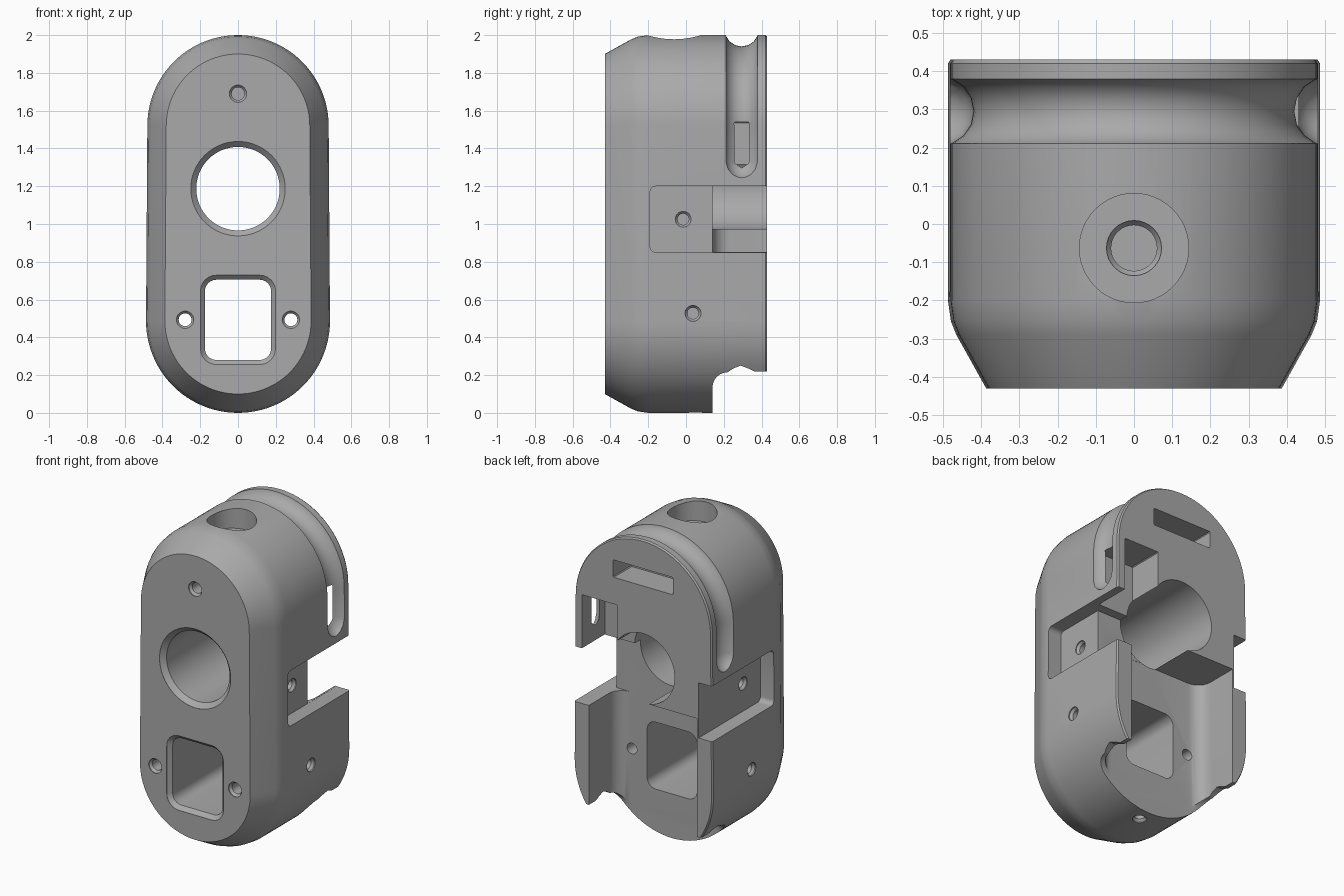
import bpy, bmesh
from math import sin, cos, pi, radians

if "Cube" in bpy.data.objects:
    bpy.data.objects.remove(bpy.data.objects["Cube"], do_unlink=True)

grey = bpy.data.materials.new("mid_grey")
grey.use_nodes = True
grey.diffuse_color = (0.4, 0.4, 0.4, 1)
grey.node_tree.nodes["Principled BSDF"].inputs["Base Color"].default_value = (0.4, 0.4, 0.4, 1)


def arc(cx, cy, r, start, end, n):
    return [(cx + r * cos(radians(start + (end - start) * i / n)),
             cy + r * sin(radians(start + (end - start) * i / n))) for i in range(n + 1)]


def circle(cx, cy, r, n=32):
    return arc(cx, cy, r, 0, 360, n)[:-1]


def rounded_box(x0, x1, y0, y1, r, n=6):
    return (arc(x1 - r, y1 - r, r, 0, 90, n) + arc(x0 + r, y1 - r, r, 90, 180, n)
            + arc(x0 + r, y0 + r, r, 180, 270, n) + arc(x1 - r, y0 + r, r, 270, 360, n))


def loft(name, axis, sections):
    """Skin a list of (depth, outline) sections along an axis."""
    place = {"x": lambda d, u, v: (d, u, v),
             "y": lambda d, u, v: (u, d, v),
             "z": lambda d, u, v: (u, v, d)}[axis]
    bm = bmesh.new()
    rings = [[bm.verts.new(place(d, u, v)) for u, v in pts] for d, pts in sections]
    n = len(rings[0])
    for a, b in zip(rings, rings[1:]):
        for i in range(n):
            j = (i + 1) % n
            bm.faces.new((a[i], a[j], b[j], b[i]))
    bm.faces.new(rings[0])
    bm.faces.new(rings[-1])
    bmesh.ops.recalc_face_normals(bm, faces=bm.faces)
    mesh = bpy.data.meshes.new(name)
    bm.to_mesh(mesh)
    bm.free()
    obj = bpy.data.objects.new(name, mesh)
    bpy.context.collection.objects.link(obj)
    return obj


def stadium(inset):
    return (arc(0, 1.52, 0.48 - inset, 0, 180, 48)
            + arc(0, 0.487, 0.487 - inset, 180, 360, 48))


# Housing shell with chamfered front
body = loft("housing", "y", [(d, stadium(i)) for d, i in (
    (-0.43, 0.1), (-0.29, 0.022), (-0.255, 0.008), (-0.2, 0), (0.42, 0), (0.43, 0.007))])
body.data.materials.append(grey)


def cut(cutter):
    cutter.data.materials.append(grey)
    mod = body.modifiers.new("cut", "BOOLEAN")
    mod.operation = "DIFFERENCE"
    mod.solver = "EXACT"
    mod.object = cutter
    bpy.context.view_layer.objects.active = body
    bpy.ops.object.modifier_apply(modifier=mod.name)
    bpy.data.objects.remove(cutter, do_unlink=True)


def screw_hole(axis, u, v, face, end, r):
    """Hole with a small countersink at the face."""
    s = 1 if end > face else -1
    cut(loft("screw_cutter", axis, [
        (face - s * 0.05, circle(u, v, r + 0.012)), (face + s * 0.005, circle(u, v, r + 0.012)),
        (face + s * 0.02, circle(u, v, r)), (end, circle(u, v, r))]))


# Rear channel between the two side walls
cut(loft("channel_cutter", "z", [(z, rounded_box(-0.38, 0.38, 0.14, 0.9, 0.09)) for z in (-0.2, 0.97)]))

# Clearance under the side walls
under = ([(0.14, -0.2)] + arc(0.22, 0.135, 0.08, 180, 90, 6)
         + [(0.25, 0.235), (0.29, 0.25), (0.33, 0.235), (0.36, 0.22), (0.6, 0.22), (0.6, -0.2)])
cut(loft("under_cutter", "x", [(x, under) for x in (-0.7, 0.7)]))

# Side pockets
for s in (-1, 1):
    cut(loft("pocket_cutter", "x", [
        (s * x, rounded_box(-0.19, 0.7, 0.85, 1.2, 0.03)) for x in (0.39, 0.7)]))

# Opening through the left side wall
cut(loft("opening_cutter", "x", [
    (x, [(0.141, 0.851), (0.7, 0.851), (0.7, 1.2), (0.141, 1.2)]) for x in (0.02, 0.7)]))

# Main bore
cut(loft("bore_cutter", "y", [(d, circle(0, 1.187, r, 64)) for d, r in (
    (-0.5, 0.25), (-0.429, 0.25), (-0.4, 0.221), (0.6, 0.221))]))

# Lower window
cut(loft("window_cutter", "y", [
    (d, rounded_box(-0.175 - e, 0.175 + e, 0.28 - e, 0.705 + e, 0.06 + e))
    for d, e in ((-0.5, 0.024), (-0.429, 0.024), (-0.405, 0), (0.3, 0))]))

# Slots in the rear face
cut(loft("top_slot_cutter", "y", [
    (d, rounded_box(-0.21, 0.21, 1.71, 1.82, 0.005, 1)) for d in (0.25, 0.6)]))
cut(loft("side_slot_cutter", "y", [
    (d, rounded_box(0.18, 0.43, 1.1, 1.54, 0.005, 1)) for d in (0.2, 0.6)]))

# Top counterbore
cut(loft("counterbore_cutter", "z", [(z, circle(0, -0.063, 0.143, 48)) for z in (1.87, 2.2)]))
screw_hole("z", 0, -0.063, 1.87, 1.65, 0.06)

# Screw holes
screw_hole("y", 0, 1.69, -0.43, -0.25, 0.034)
for s in (-1, 1):
    screw_hole("y", s * 0.28, 0.493, -0.43, 0.3, 0.034)
    screw_hole("x", -0.015, 1.025, s * 0.39, s * 0.26, 0.03)
    screw_hole("x", 0.037, 0.527, s * 0.485, s * 0.36, 0.03)
screw_hole("z", 0, 0.05, 0, 0.15, 0.03)

# Cable groove around the top, with tapered ends
path = [(0.51, 1.24, 0.02), (0.51, 1.26, 0.055), (0.51, 1.29, 0.078), (0.51, 1.33, 0.09)]
path = path + [(x, z, 0.09) for x, z in arc(0, 1.52, 0.51, 0, 180, 40)] + [
    (-x, z, r) for x, z, r in reversed(path)]
curve = bpy.data.curves.new("groove_path", "CURVE")
curve.dimensions = "3D"
curve.bevel_depth = 1
curve.bevel_resolution = 6
curve.use_fill_caps = True
spline = curve.splines.new("POLY")
spline.points.add(len(path) - 1)
for p, (x, z, r) in zip(spline.points, path):
    p.co = (x, 0.295, z, 1)
    p.radius = r
tube = bpy.data.objects.new("groove_path", curve)
bpy.context.collection.objects.link(tube)
bpy.context.view_layer.update()
mesh = bpy.data.meshes.new_from_object(tube.evaluated_get(bpy.context.evaluated_depsgraph_get()))
bpy.data.objects.remove(tube, do_unlink=True)
bm = bmesh.new()
bm.from_mesh(mesh)
bmesh.ops.remove_doubles(bm, verts=bm.verts, dist=0.0001)
bmesh.ops.recalc_face_normals(bm, faces=bm.faces)
bm.to_mesh(mesh)
bm.free()
mesh.materials.clear()
groove = bpy.data.objects.new("groove_cutter", mesh)
bpy.context.collection.objects.link(groove)
cut(groove)

# One colour, smooth curves with sharp edges
while len(body.data.materials) > 1:
    body.data.materials.pop()
bpy.ops.object.select_all(action="DESELECT")
body.select_set(True)
bpy.context.view_layer.objects.active = body
bpy.ops.object.shade_smooth_by_angle(angle=radians(30))
